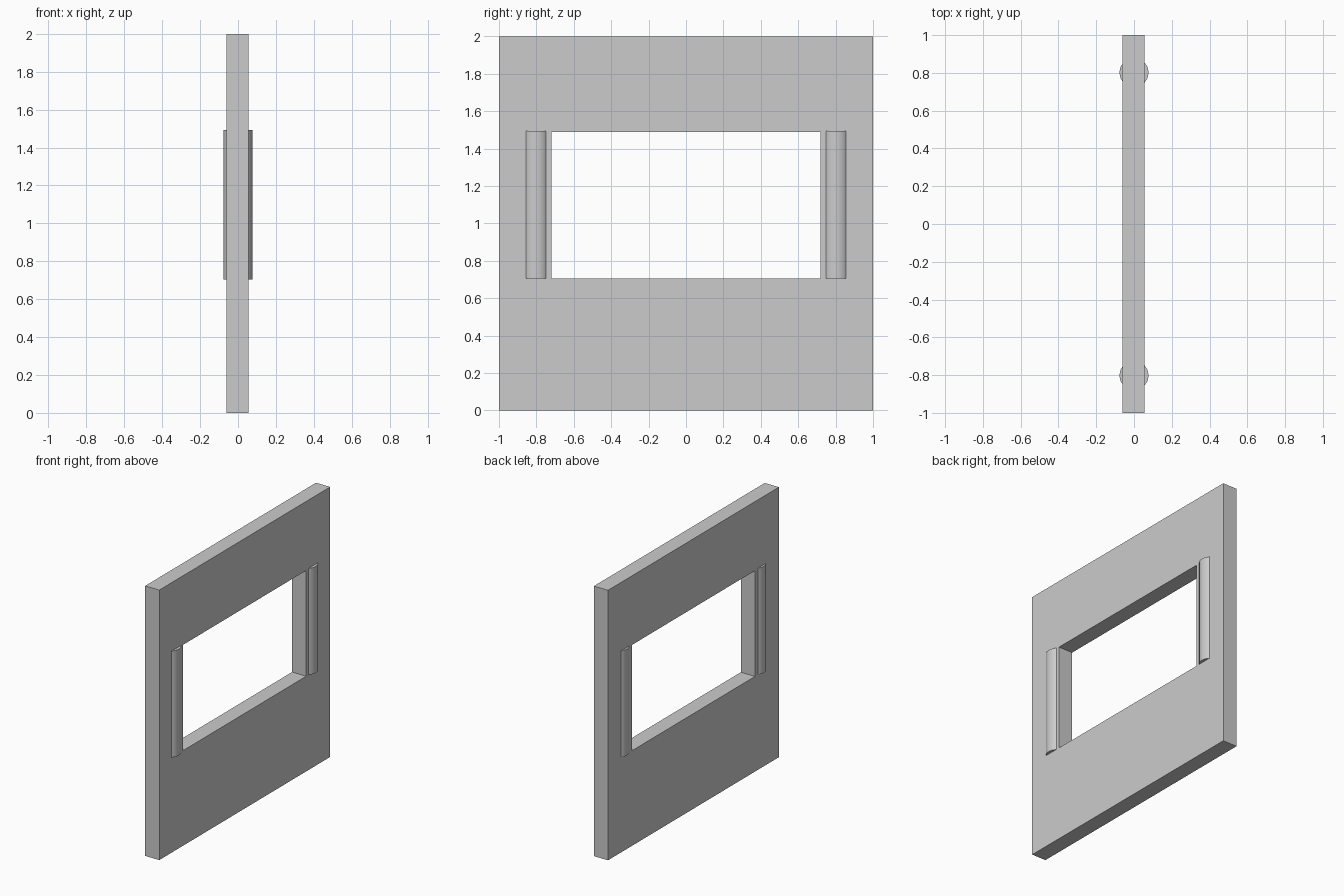
import bpy, bmesh, math

if "Cube" in bpy.data.objects:
    bpy.data.objects.remove(bpy.data.objects["Cube"])

X_BACK, X_FRONT = -0.061, 0.055   # wall faces
SILL, HEAD = 0.705, 1.488         # opening heights
HALF_OPENING = 0.72


def rectangle(y, z0, z1):
    return [(-y, z0), (y, z0), (y, z1), (-y, z1)]


# Wall panel with a rectangular window opening
bm = bmesh.new()
loops = []
for x in (X_BACK, X_FRONT):
    for rect in (rectangle(1, 0, 2), rectangle(HALF_OPENING, SILL, HEAD)):
        loops.append([bm.verts.new((x, y, z)) for y, z in rect])
back_outer, back_inner, front_outer, front_inner = loops
for a, b in ((back_outer, back_inner), (front_outer, front_inner),
             (back_outer, front_outer), (back_inner, front_inner)):
    for i in range(4):
        j = (i + 1) % 4
        bm.faces.new((a[i], a[j], b[j], b[i]))
bmesh.ops.recalc_face_normals(bm, faces=bm.faces)
mesh = bpy.data.meshes.new("wall_panel")
bm.to_mesh(mesh)
bm.free()
wall = bpy.data.objects.new("wall_panel", mesh)
bpy.context.collection.objects.link(wall)

# Round posts embedded in the wall on either side of the opening
for name, side in (("left_post", -1), ("right_post", 1)):
    bpy.ops.mesh.primitive_cylinder_add(
        vertices=16, radius=0.0775, depth=HEAD - SILL + 0.005,
        location=(0, side * 0.802, (SILL + HEAD) / 2 + 0.0025))
    post = bpy.context.object
    post.name = name
    bpy.ops.object.shade_smooth_by_angle(angle=math.radians(40))
